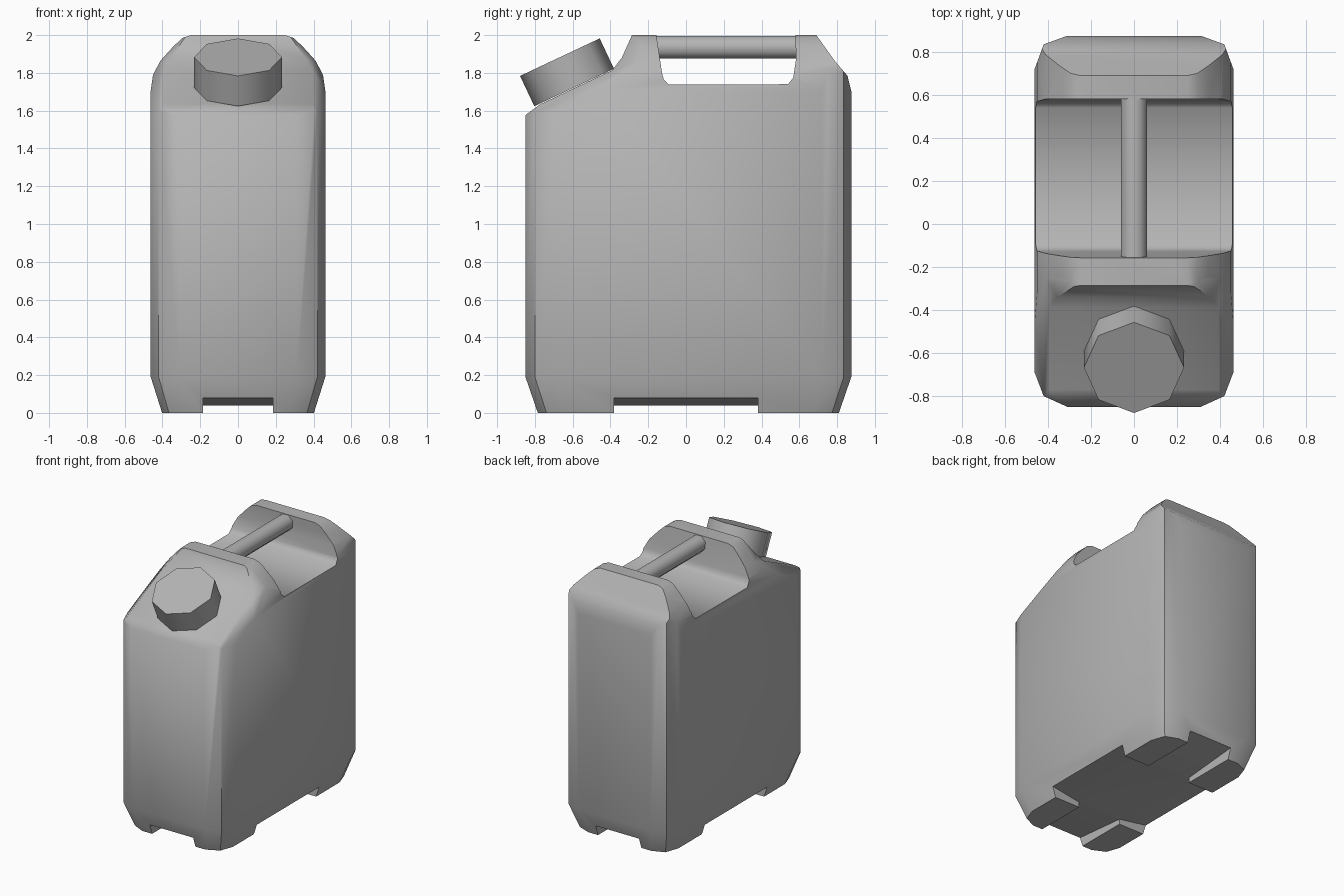
import bpy, bmesh, math
from mathutils import Vector, Matrix

if "Cube" in bpy.data.objects:
    bpy.data.objects.remove(bpy.data.objects["Cube"])

grey = bpy.data.materials.new("dark_grey")
grey.diffuse_color = (.46, .46, .46, 1)
grey.use_nodes = True
grey.node_tree.nodes["Principled BSDF"].inputs["Base Color"].default_value = grey.diffuse_color


def make_object(name, bm):
    bmesh.ops.recalc_face_normals(bm, faces=bm.faces)
    mesh = bpy.data.meshes.new(name)
    bm.to_mesh(mesh)
    bm.free()
    mesh.materials.append(grey)
    obj = bpy.data.objects.new(name, mesh)
    bpy.context.collection.objects.link(obj)
    return obj


def loft(rings):
    bm = bmesh.new()
    loops = [[bm.verts.new(p) for p in r] for r in rings]
    n = len(loops[0])
    for a, b in zip(loops, loops[1:]):
        for i in range(n):
            j = (i + 1) % n
            bm.faces.new((a[i], a[j], b[j], b[i]))
    bm.faces.new(loops[0])
    bm.faces.new(loops[-1])
    return bm


def prism(name, profile, axis, half):
    put = (lambda p, d: (d, p[0], p[1])) if axis == 'X' else (lambda p, d: (p[0], d, p[1]))
    return make_object(name, loft([[put(p, d) for p in profile] for d in (-half, half)]))


def activate(obj):
    bpy.ops.object.select_all(action='DESELECT')
    obj.select_set(True)
    bpy.context.view_layer.objects.active = obj


def boolean(obj, cutter, operation):
    mod = obj.modifiers.new("cut", 'BOOLEAN')
    mod.operation, mod.object, mod.solver = operation, cutter, 'EXACT'
    activate(obj)
    bpy.ops.object.modifier_apply(modifier=mod.name)
    bpy.data.objects.remove(cutter)


def smooth(obj, degrees):
    activate(obj)
    bpy.ops.object.shade_smooth_by_angle(angle=math.radians(degrees))


def mirrored(points):
    return points + [(-x, z) for x, z in reversed(points)]


# Body block: octagonal-cornered plan, tapered at the foot
plan = mirrored([(.31, -.85), (.42, -.80), (.462, -.69), (.462, .72), (.42, .835), (.31, .875)])
mid = .0125
rings = [[(x * sx, mid + (y - mid) * sy, z) for x, y in plan]
         for z, sx, sy in ((0, .87, .924), (.19, 1, 1), (2.1, 1, 1))]
bm = loft(rings)

# Chamfers beside the sloping front shoulder
tilt = math.radians(25.2)
up = Vector((0, -math.sin(tilt), math.cos(tilt)))
for side in (-1, 1):
    bmesh.ops.bisect_plane(bm, geom=bm.verts[:] + bm.edges[:] + bm.faces[:], dist=1e-5,
                           plane_co=(side * .395, -.59, 1.72),
                           plane_no=Vector((side, 0, 0)) + up, clear_outer=True)
    bmesh.ops.holes_fill(bm, edges=[e for e in bm.edges if e.is_boundary], sides=0)
body = make_object("body", bm)

# Rounded top sides, then the stepped side outline
boolean(body, prism("front_outline", mirrored([
    (.6, -.1), (.6, .5), (.463, 1.70), (.45, 1.79), (.41, 1.865),
    (.345, 1.937), (.295, 1.985), (.25, 2.0)]), 'Y', 1.5), 'INTERSECT')
boolean(body, prism("side_outline", [
    (-1, -.1), (-1, 1.46), (-.85, 1.577), (-.77, 1.635), (-.39, 1.815), (-.34, 1.88),
    (-.286, 2), (-.157, 2), (-.127, 1.80), (-.118, 1.765), (-.09, 1.738),
    (.54, 1.74), (.568, 1.775), (.582, 1.87), (.58, 2), (.69, 2),
    (.79, 1.86), (.855, 1.785), (.876, 1.70), (1, 1), (1, -.1)], 'X', 1), 'INTERSECT')

# Cross-shaped recess under the base, leaving four feet
boolean(body, prism("long_recess", mirrored([
    (1, -.1), (1, .0972), (.815, .08), (.385, .04)]), 'X', .185), 'DIFFERENCE')
boolean(body, prism("wide_recess", mirrored([
    (1, -.1), (1, .175), (.43, .08), (.185, .04)]), 'Y', .38), 'DIFFERENCE')
smooth(body, 40)

# Soften the shoulder and handle-trough creases
bm = bmesh.new()
bm.from_mesh(body.data)
for e in bm.edges:
    if all(1.5 < v.co.z < 1.95 for v in e.verts) and e.calc_face_angle(0) < math.radians(62):
        e.smooth = True
bm.to_mesh(body.data)
bm.free()


def rod(name, sides, radius, depth, matrix, turn=0.0):
    b = bmesh.new()
    bmesh.ops.create_cone(b, cap_ends=True, segments=sides, radius1=radius, radius2=radius,
                          depth=depth, matrix=matrix @ Matrix.Rotation(turn, 4, 'Z'))
    obj = make_object(name, b)
    smooth(obj, 50)
    return obj


# Carrying handle bridging the two towers
rod("handle", 8, .065, .77, Matrix.Translation((0, .215, 1.935))
    @ Matrix.Rotation(math.pi / 2, 4, 'X'), math.pi / 8)

# Tilted eight-sided screw cap on the shoulder
rod("cap", 8, .233, .177, Matrix.Translation((0, -.63, 1.803))
    @ Matrix.Rotation(tilt, 4, 'X'))
